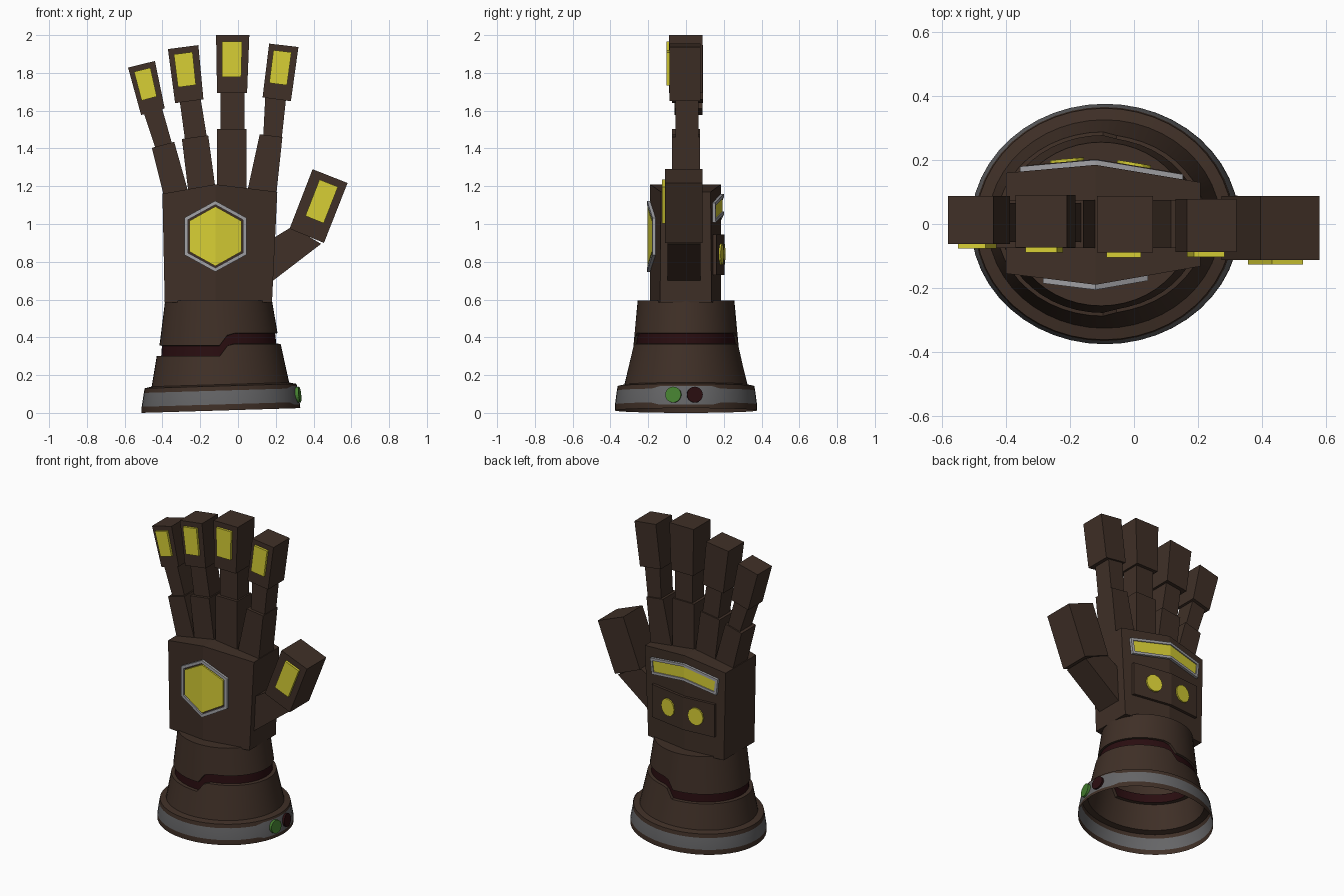
import bpy, bmesh, math

if "Cube" in bpy.data.objects:
    bpy.data.objects.remove(bpy.data.objects["Cube"])

def material(name, rgb):
    m = bpy.data.materials.new(name)
    m.diffuse_color = (*rgb, 1)
    m.use_nodes = True
    m.node_tree.nodes["Principled BSDF"].inputs["Base Color"].default_value = m.diffuse_color
    return m

BROWN = material("dark brown", (0.050, 0.029, 0.020))
YELLOW = material("yellow", (0.68, 0.62, 0.035))
SILVER = material("silver", (0.36, 0.36, 0.38))
GREY = material("grey", (0.13, 0.13, 0.135))
RED = material("dark red", (0.022, 0.004, 0.005))
GREEN = material("green", (0.06, 0.22, 0.03))

def finish(bm, name, *mats):
    bmesh.ops.recalc_face_normals(bm, faces=bm.faces[:])
    me = bpy.data.meshes.new(name)
    bm.to_mesh(me)
    bm.free()
    for m in mats:
        me.materials.append(m)
    ob = bpy.data.objects.new(name, me)
    bpy.context.collection.objects.link(ob)
    return ob

def solid(name, pts, faces, y0, y1, mat):
    """Front-view outline pushed from depth y0 to y1 (functions of x)."""
    bm = bmesh.new()
    a = [bm.verts.new((x, y0(x), z)) for x, z in pts]
    fs = [bm.faces.new([a[i] for i in f]) for f in faces]
    ext = bmesh.ops.extrude_face_region(bm, geom=fs, use_keep_orig=True)
    for v in ext["geom"]:
        if isinstance(v, bmesh.types.BMVert):
            v.co.y = y1(v.co.x)
    return finish(bm, name, mat)

def halves(n):
    """Two faces meeting on the ridge (points 0 and n/2)."""
    h = n // 2
    return [list(range(h + 1)), list(range(h, n)) + [0]]

RIDGE = -0.12
def fold(left, mid, right, off=0.0):
    def f(x):
        if x < RIDGE:
            return mid + (left - mid) * (RIDGE - x) / 0.28 + off
        return mid + (right - mid) * (x - RIDGE) / 0.33 + off
    return f

def front(off=0.0):
    return fold(-0.155, -0.19, -0.132, -off)

def back(off=0.0):
    return fold(0.16, 0.185, 0.13, off)

def frame(name, outer, inner, y0, y1, mat):
    n = len(outer)
    faces = [[i, (i + 1) % n, n + (i + 1) % n, n + i] for i in range(n)]
    return solid(name, outer + inner, faces, y0, y1, mat)

# palm block with a vertical ridge front and back
palm = [(RIDGE, 0.585), (0.18, 0.585), (0.208, 1.17), (RIDGE, 1.21), (-0.40, 1.16), (-0.388, 0.585)]
solid("palm", palm, halves(6), front(), back(), BROWN)

# hexagonal lamp on the front of the palm
def hexagon(w, h, s):
    c = 0.935
    return [(RIDGE, c - h), (RIDGE + w, c - s), (RIDGE + w, c + s),
            (RIDGE, c + h), (RIDGE - w, c + s), (RIDGE - w, c - s)]
frame("palm_lamp_frame", hexagon(0.164, 0.188, 0.098), hexagon(0.146, 0.167, 0.087),
      front(-0.01), front(0.016), SILVER)
solid("palm_lamp", hexagon(0.138, 0.158, 0.081), halves(6), front(-0.01), front(0.015), YELLOW)

# chevron lamp on the back of the hand
bar_out = [(RIDGE, 1.05), (0.14, 1.008), (0.153, 1.112), (RIDGE, 1.16), (-0.356, 1.112), (-0.345, 1.008)]
bar_in = [(RIDGE, 1.067), (0.126, 1.027), (0.136, 1.098), (RIDGE, 1.143), (-0.338, 1.098), (-0.33, 1.027)]
frame("back_lamp_frame", bar_out, bar_in, back(-0.01), back(0.016), SILVER)
solid("back_lamp", bar_in, halves(6), back(-0.01), back(0.009), YELLOW)

# knuckle panel with two round lamps
panel = [(RIDGE, 0.73), (0.135, 0.73), (0.135, 0.945), (RIDGE, 0.945), (-0.335, 0.945), (-0.335, 0.73)]
solid("back_panel", panel, halves(6), back(-0.01), back(0.018), BROWN)
for i, cx in enumerate((-0.21, 0.0)):
    disc = [(cx + 0.053 * math.cos(k * math.pi / 6), 0.84 + 0.057 * math.sin(k * math.pi / 6))
            for k in range(12)]
    solid(f"back_round_lamp_{i}", disc, [range(12)], back(0.0), back(0.027), YELLOW)

# fingers: outlines are bottom left, bottom right, top right, top left
def block(name, q, y0, y1, mat=BROWN):
    return solid(name, q, [range(4)], lambda x: y0, lambda x: y1, mat)

def inside(q, u, v):
    (ax, az), (bx, bz), (cx, cz), (dx, dz) = q
    return ((ax * (1 - u) + bx * u) * (1 - v) + (dx * (1 - u) + cx * u) * v,
            (az * (1 - u) + bz * u) * (1 - v) + (dz * (1 - u) + cz * u) * v)

def fingertip(name, q, y0, y1, u0=0.17, u1=0.79):
    block(name + "_tip", q, y0, y1)
    lamp = [inside(q, u, v) for u, v in ((u0, 0.28), (u1, 0.28), (u1, 0.89), (u0, 0.89))]
    block(name + "_lamp", lamp, y0 + 0.004, y0 - 0.015, YELLOW)

fingers = {
    "index": ([(0.04, 1.13), (0.20, 1.13), (0.235, 1.46), (0.115, 1.475)],
              [(0.132, 1.43), (0.228, 1.42), (0.256, 1.68), (0.145, 1.69)],
              [(0.13, 1.67), (0.28, 1.65), (0.32, 1.937), (0.165, 1.955)], -0.088, 0.078),
    "middle": ([(-0.11, 1.13), (0.045, 1.13), (0.045, 1.503), (-0.11, 1.503)],
               [(-0.092, 1.46), (0.035, 1.46), (0.035, 1.72), (-0.092, 1.72)],
               [(-0.111, 1.693), (0.048, 1.693), (0.06, 2.0), (-0.116, 2.0)], -0.089, 0.087),
    "ring": ([(-0.258, 1.13), (-0.113, 1.14), (-0.158, 1.47), (-0.297, 1.45)],
             [(-0.277, 1.42), (-0.16, 1.43), (-0.202, 1.69), (-0.311, 1.67)],
             [(-0.333, 1.64), (-0.183, 1.66), (-0.21, 1.947), (-0.371, 1.926)], -0.074, 0.09),
    "little": ([(-0.385, 1.12), (-0.255, 1.14), (-0.338, 1.435), (-0.456, 1.403)],
               [(-0.43, 1.38), (-0.342, 1.40), (-0.41, 1.64), (-0.508, 1.615)],
               [(-0.513, 1.577), (-0.388, 1.612), (-0.44, 1.863), (-0.582, 1.828)], -0.062, 0.088),
}
for name, (low, mid, tip, y0, y1) in fingers.items():
    block(name + "_base", low, -0.075, 0.075)
    block(name + "_middle", mid, -0.056, 0.066)
    fingertip(name, tip, y0, y1)

# thumb
block("thumb_base", [(0.12, 0.65), (0.44, 0.895), (0.285, 0.985), (0.12, 0.885)], -0.098, 0.078)
fingertip("thumb", [(0.273, 0.975), (0.455, 0.9), (0.58, 1.217), (0.395, 1.29)],
          -0.112, 0.088, 0.27, 0.8)

# cuff: open elliptical shell; each level is (rx, ry, z, kind)
SEG = 48
levels = [(0.420, 0.376, 0.0127, "rim"), (0.419, 0.376, 0.045, "low"), (0.406, 0.366, 0.118, "high"),
          (0.401, 0.362, 0.142, "rim"), (0.364, 0.326, 0.150, "rim"),
          (0.334, 0.288, 0.300, "step"), (0.310, 0.268, 0.302, "step"), (0.305, 0.264, 0.355, "step"),
          (0.318, 0.278, 0.357, "step"), (0.283, 0.256, 0.595, "top")]
level_mats = [0, 1, 0, 0, 0, 0, 2, 0, 0]
bm = bmesh.new()
rows = []
for rx, ry, z, kind in levels:
    row = []
    for k in range(SEG):
        a = 2 * math.pi * k / SEG
        x, y = rx * math.cos(a), ry * math.sin(a)
        zz, shrink = z, 1.0
        wide = 0.012 if math.cos(a) > 0.92 else 0.0
        if kind in ("rim", "low", "high"):
            zz += 0.03 * x + {"rim": 0, "low": -wide, "high": wide}[kind]
        if kind == "step":
            t = min(1, max(0, x / 0.05))
            zz += 0.065 * t
            shrink = 1 - 0.035 * t
        cx = -0.09 - 0.013 * z / 0.6
        row.append(bm.verts.new((cx + x * shrink, y * shrink, zz)))
    rows.append(row)
for i, m in enumerate(level_mats):
    for k in range(SEG):
        n = (k + 1) % SEG
        bm.faces.new((rows[i][k], rows[i][n], rows[i + 1][n], rows[i + 1][k])).material_index = m
bm.faces.new(rows[-1])
cuff = finish(bm, "cuff", BROWN, GREY, RED)
bpy.context.view_layer.objects.active = cuff
cuff.select_set(True)
bpy.ops.object.shade_smooth_by_angle(angle=math.radians(25))

# two round buttons on the thumb side of the cuff
for name, y, turn, mat in (("green_button", -0.065, -0.17, GREEN), ("red_button", 0.045, 0.12, RED)):
    bpy.ops.mesh.primitive_cylinder_add(vertices=20, radius=0.042, depth=0.04,
                                        location=(0.308, y, 0.095),
                                        rotation=(0, math.pi / 2 - 0.1, turn))
    ob = bpy.context.object
    ob.name = name
    ob.data.materials.append(mat)
